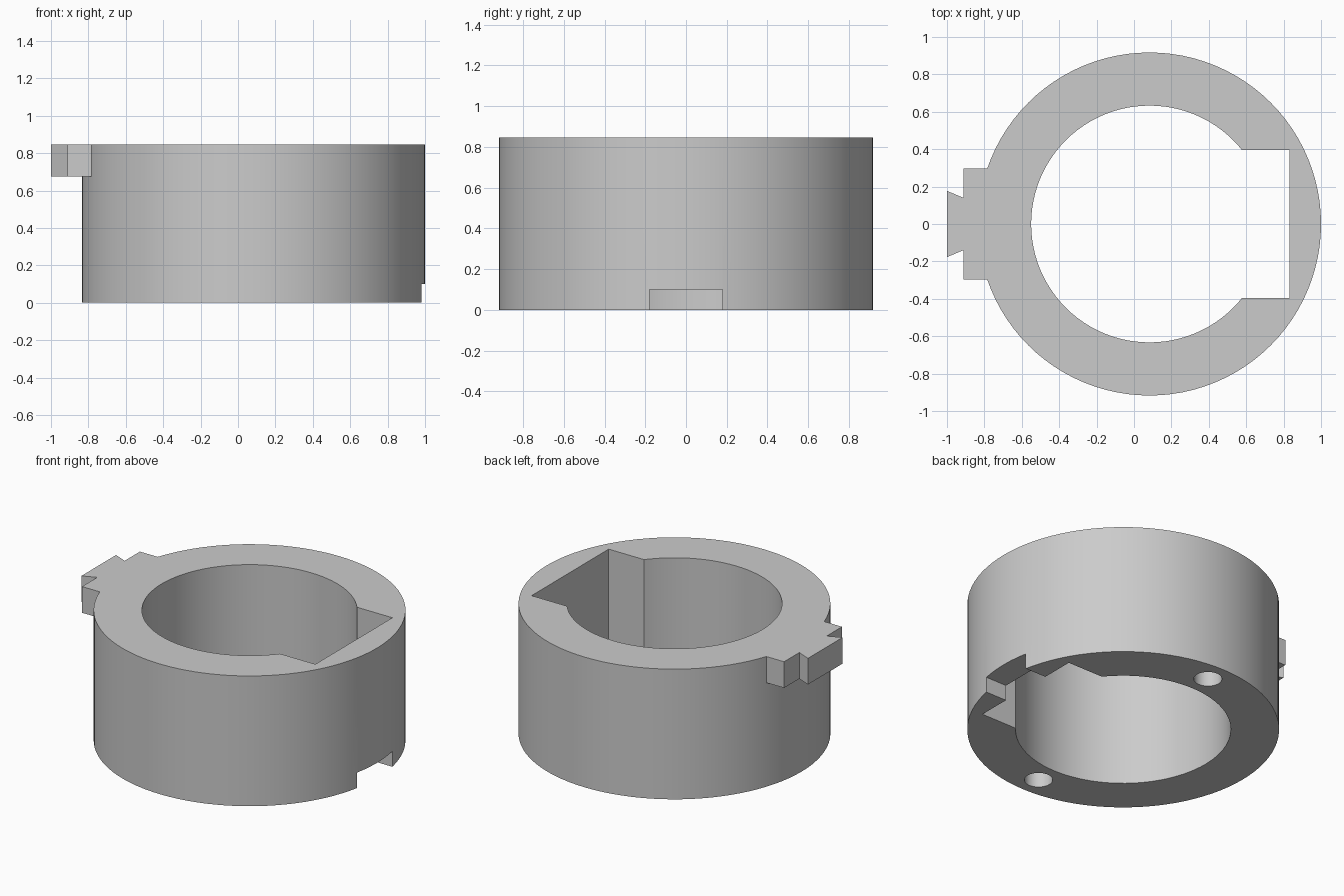
import bpy, bmesh, math

default = bpy.data.objects.get("Cube")
if default:
    bpy.data.objects.remove(default, do_unlink=True)

CX = 0.083               # ring axis
R_OUT, R_IN, H = 0.917, 0.633, 0.845

grey = bpy.data.materials.new("mid_grey")
grey.use_nodes = True
colour = (0.6, 0.6, 0.6, 1)
grey.diffuse_color = colour
grey.node_tree.nodes["Principled BSDF"].inputs["Base Color"].default_value = colour


def prism(name, outline, z0, z1):
    """Extrude a counter-clockwise outline from z0 to z1."""
    bm = bmesh.new()
    base = bm.faces.new([bm.verts.new((x, y, z0)) for x, y in outline])
    top = bmesh.ops.extrude_face_region(bm, geom=[base])["geom"]
    for v in top:
        if isinstance(v, bmesh.types.BMVert):
            v.co.z = z1
    bmesh.ops.recalc_face_normals(bm, faces=bm.faces)
    mesh = bpy.data.meshes.new(name)
    bm.to_mesh(mesh)
    bm.free()
    mesh.materials.append(grey)
    obj = bpy.data.objects.new(name, mesh)
    bpy.context.collection.objects.link(obj)
    return obj


def circle(x, y, r, n):
    return [(x + r * math.cos(math.tau * i / n), y + r * math.sin(math.tau * i / n))
            for i in range(n)]


def box(x0, x1, y):
    return [(x0, -y), (x1, -y), (x1, y), (x0, y)]


def cut(target, cutter):
    mod = target.modifiers.new("cut", "BOOLEAN")
    mod.operation = "DIFFERENCE"
    mod.solver = "EXACT"
    mod.object = cutter
    bpy.context.view_layer.objects.active = target
    bpy.ops.object.modifier_apply(modifier=mod.name)
    bpy.data.objects.remove(cutter, do_unlink=True)


# Ring body with its bore and square keyway
ring = prism("ring_body", circle(CX, 0, R_OUT, 96), 0, H)
cut(ring, prism("bore_cutter", circle(CX, 0, R_IN, 96), -0.1, H + 0.1))
cut(ring, prism("keyway_cutter", box(0.2, 0.832, 0.395), -0.1, H + 0.1))

# Slot through the wall at the bottom edge
cut(ring, prism("slot_cutter", box(0.7, 1.2, 0.18), -0.1, 0.1))

# Two blind holes in the underside
for side in (-1, 1):
    cut(ring, prism("hole_cutter", circle(CX, side * 0.775, 0.083, 40), -0.1, 0.17))

# Side tab: wide block ending in a flared tongue, set into the ring wall
half = [(-0.72, 0.297), (-0.912, 0.297), (-0.912, 0.14), (-1.0, 0.177)]
outline = half + [(x, -y) for x, y in reversed(half)]
prism("locking_tab", outline, 0.675, H)

# Smooth round walls, crisp edges
bpy.ops.object.select_all(action="DESELECT")
ring.select_set(True)
bpy.context.view_layer.objects.active = ring
bpy.ops.object.shade_smooth_by_angle(angle=math.radians(30))
